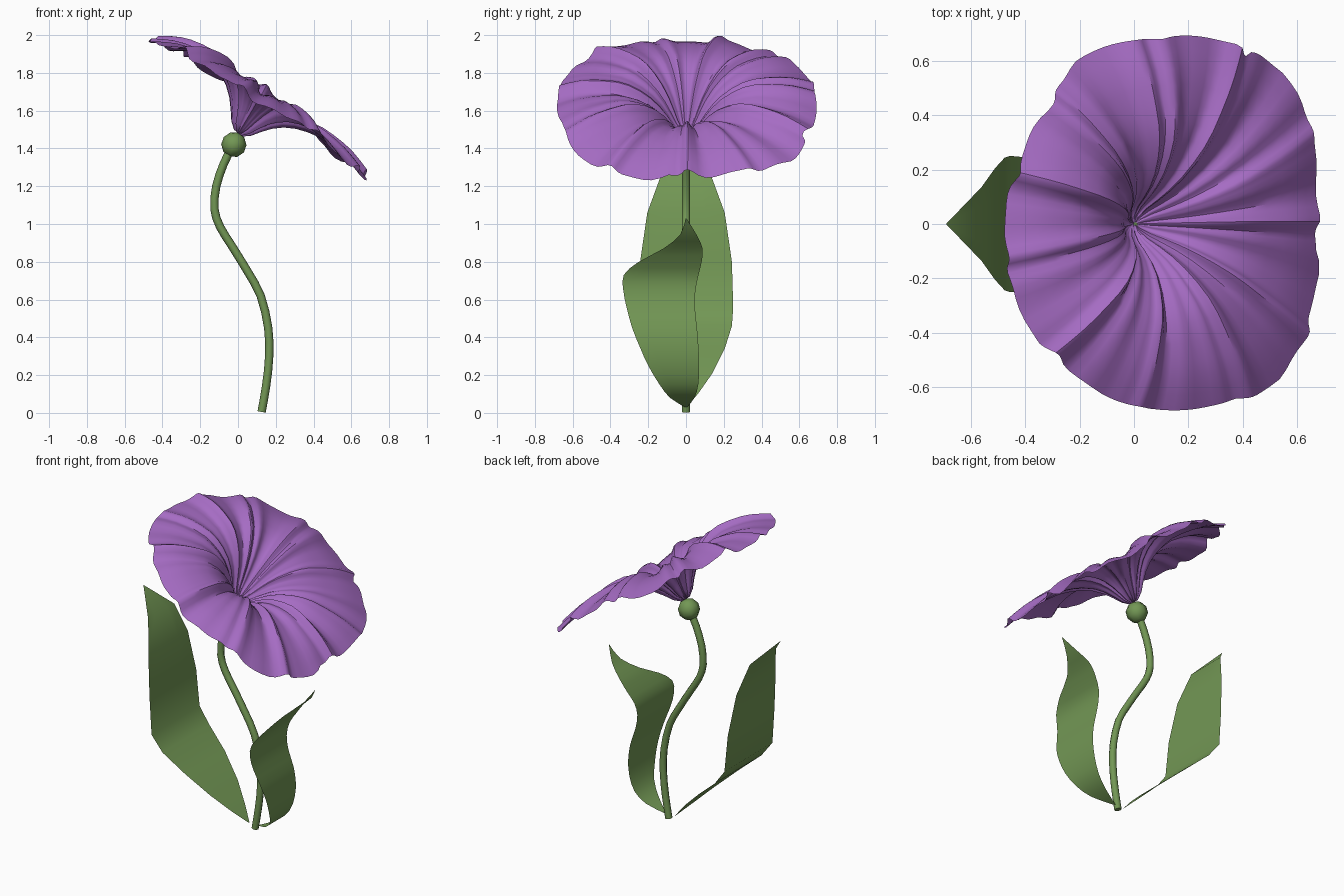
import bpy, bmesh, math
from mathutils import Vector

if "Cube" in bpy.data.objects:
    bpy.data.objects.remove(bpy.data.objects["Cube"])


def material(name, color):
    m = bpy.data.materials.new(name)
    m.diffuse_color = color
    m.use_nodes = True
    m.node_tree.nodes["Principled BSDF"].inputs["Base Color"].default_value = m.diffuse_color
    return m


green = material("green", (0.17, 0.31, 0.09, 1))
violet = material("violet", (0.38, 0.15, 0.55, 1))


def smooth(ob, angle):
    bpy.ops.object.select_all(action='DESELECT')
    ob.select_set(True)
    bpy.context.view_layer.objects.active = ob
    bpy.ops.object.shade_smooth_by_angle(angle=math.radians(angle))


def grid_object(name, rows, mat, closed=False, angle=35):
    """Skin equal-length rows of points into a single sheet."""
    n = len(rows[0])
    verts = [p for row in rows for p in row]
    faces = []
    for i in range(len(rows) - 1):
        for j in range(n if closed else n - 1):
            k = (j + 1) % n
            faces.append((i * n + j, i * n + k, (i + 1) * n + k, (i + 1) * n + j))
    me = bpy.data.meshes.new(name)
    me.from_pydata(verts, [], faces)
    bm = bmesh.new()
    bm.from_mesh(me)
    bmesh.ops.remove_doubles(bm, verts=bm.verts, dist=1e-5)
    bm.to_mesh(me)
    bm.free()
    ob = bpy.data.objects.new(name, me)
    bpy.context.collection.objects.link(ob)
    me.materials.append(mat)
    smooth(ob, angle)
    return ob


def refine(pts, n=3):
    """Catmull-Rom interpolation of tuples."""
    out = []
    for i in range(len(pts) - 1):
        p0, p1, p2, p3 = pts[max(i - 1, 0)], pts[i], pts[i + 1], pts[min(i + 2, len(pts) - 1)]
        for s in range(n):
            t = s / n
            out.append(tuple(.5 * (2 * b + (c - a) * t + (2 * a - 5 * b + 4 * c - d) * t * t
                                   + (3 * b - a - 3 * c + d) * t ** 3)
                             for a, b, c, d in zip(p0, p1, p2, p3)))
    return out + [pts[-1]]


# Stem: swept tube
path = refine([(.125, .005), (.15, .15), (.165, .3), (.16, .45), (.12, .62), (.05, .75),
               (-.03, .88), (-.095, .985), (-.125, 1.08), (-.115, 1.2), (-.075, 1.32), (-.025, 1.42)], 2)
rows = [[Vector((path[0][0], 0, path[0][1]))] * 8]
for i, (x, z) in enumerate(path):
    a, b = path[max(i - 1, 0)], path[min(i + 1, len(path) - 1)]
    t = Vector((b[0] - a[0], 0, b[1] - a[1])).normalized()
    side = Vector((t.z, 0, -t.x))
    rows.append([Vector((x, 0, z)) + .022 * (math.cos(q) * side + math.sin(q) * Vector((0, 1, 0)))
                 for q in [k * math.tau / 8 for k in range(8)]])
grid_object("stem", rows, green, closed=True, angle=50)

# Bulb under the flower
bpy.ops.mesh.primitive_uv_sphere_add(segments=8, ring_count=5, radius=.067, location=(-.022, 0, 1.42))
bulb = bpy.context.object
bulb.name = "bulb"
bulb.rotation_euler = (0, math.radians(20), 0)
bulb.data.materials.append(green)
smooth(bulb, 40)


# Leaves: stations of (x, z, y_low, y_high)
def leaf(name, stations):
    rows = [[(x, y0 + (y1 - y0) * k / 4, z) for k in range(5)] for x, z, y0, y1 in stations]
    return grid_object(name, rows, green, angle=40)


leaf("tall_leaf", [(x, z, -w, w) for x, z, w in [
    (.08, .03, .005), (0, .11, .07), (-.1, .21, .14), (-.24, .34, .205), (-.38, .46, .243),
    (-.455, .56, .25), (-.475, .8, .243), (-.51, 1.06, .205), (-.56, 1.25, .135), (-.69, 1.39, 0)]])
leaf("short_leaf", refine([
    (.15, .03, -.005, .005), (.26, .08, -.085, .045), (.33, .15, -.14, .065), (.365, .25, -.2, .07),
    (.375, .35, -.245, .066), (.365, .45, -.285, .058), (.335, .56, -.315, .047),
    (.32, .65, -.332, .05), (.33, .73, -.33, .066), (.37, .8, -.25, .083),
    (.42, .87, -.12, .088), (.5, .945, -.03, .055), (.56, 1.03, -.002, .002)], 2))

# Flower: flared trumpet around a tilted axis, with irregular pleats
profile = [(0, .07), (.03, .074), (.065, .105), (.1, .155), (.14, .205), (.19, .25), (.25, .285),
           (.31, .307), (.37, .317), (.44, .313), (.51, .303), (.57, .288), (.63, .265), (.685, .24)]
rim = [(0, .675), (27, .74), (45, .775), (57, .745), (61, .70), (66, .73), (90, .68), (120, .70),
       (142, .65), (165, .655), (180, .66), (200, .675), (217, .69), (230, .67), (250, .68),
       (270, .68), (295, .71), (313, .77), (336, .74), (346, .73), (350, .69), (360, .675)]
tilt = math.radians(31.5)
e1 = Vector((math.cos(tilt), 0, -math.sin(tilt)))
e2 = Vector((0, 1, 0))
axis = Vector((math.sin(tilt), 0, math.cos(tilt)))
origin = Vector((-.035, 0, 1.42))


def rim_radius(deg):
    for (a, ra), (b, rb) in zip(rim, rim[1:]):
        if a <= deg <= b:
            return ra + (rb - ra) * (deg - a) / (b - a)


def pleat(q):
    return (.4 * math.sin(5 * q + .6) + .4 * math.sin(11 * q + 1.9 + .8 * math.sin(2 * q))
            + .3 * math.sin(18 * q + .4 + math.sin(3 * q)) + .2 * math.sin(29 * q))


N = 144
rows = []
for r, h in profile:
    t = r / .685
    row = []
    for j in range(N):
        q = j * math.tau / N
        swirl = q + .02 * (1 - t)
        rr = r * (1 + (rim_radius(math.degrees(q)) / .685 - 1) * t)
        p = pleat(swirl)
        amp = .034 * min(1, t * 2.2)
        lift = .045 * t * math.sin(q) ** 2 - (.012 * t + .06 * t * (1 - t)) * math.cos(q)
        qq = q + .04 * t * math.cos(11 * swirl + 1.9 + .8 * math.sin(2 * swirl))
        rr -= .06 * r * max(0, 1 - 1.4 * t) * p
        row.append(origin + rr * (math.cos(qq) * e1 + math.sin(qq) * e2) + (h + lift + amp * p) * axis)
    rows.append(row)
grid_object("flower_trumpet", rows, violet, closed=True, angle=40)
